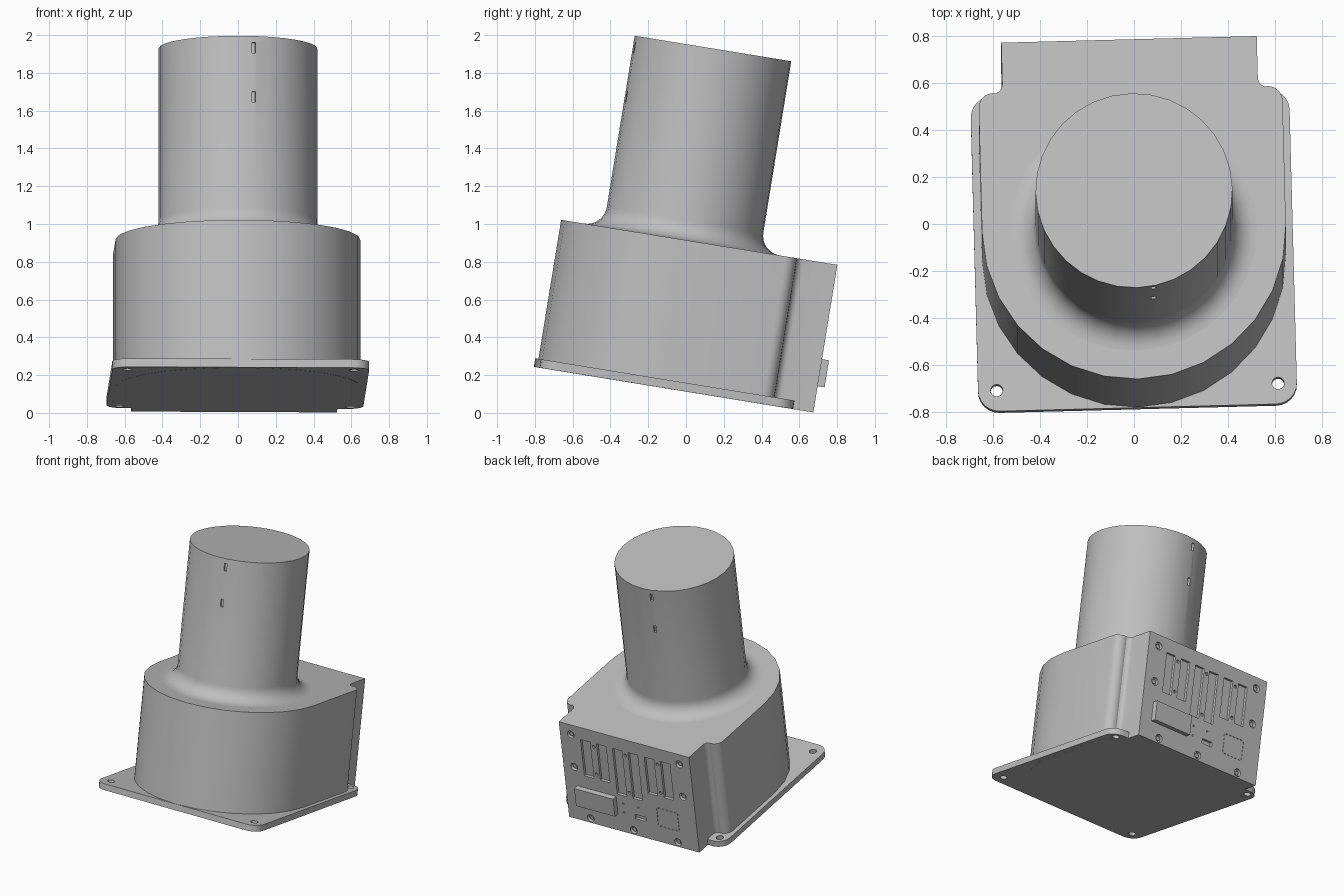
import bpy, bmesh, math
from mathutils import Matrix, Vector

cube = bpy.data.objects.get("Cube")
if cube:
    bpy.data.objects.remove(cube, do_unlink=True)

grey = bpy.data.materials.new("plain grey")
grey.use_nodes = True
grey.diffuse_color = (0.52, 0.52, 0.52, 1)
grey.node_tree.nodes["Principled BSDF"].inputs["Base Color"].default_value = (0.52, 0.52, 0.52, 1)

# The whole unit leans back and is turned slightly
POSE = (Matrix.Translation((0, -0.149, 0.1366))
        @ Matrix.Rotation(math.radians(-9.25), 4, 'X')
        @ Matrix.Rotation(math.radians(1.5), 4, 'Z'))
BODY_H, BACK, HALF = 0.7915, 0.82, 0.545
TOWER_R, TOWER_H, FILLET = 0.42, 1.816, 0.105
PLATE_T = 0.046


def arc(cx, cy, r, a0, a1, n):
    return [(cx + r * math.cos(math.radians(a0 + (a1 - a0) * i / n)),
             cy + r * math.sin(math.radians(a0 + (a1 - a0) * i / n))) for i in range(n + 1)]


def finish(bm, name):
    bmesh.ops.recalc_face_normals(bm, faces=bm.faces[:])
    mesh = bpy.data.meshes.new(name)
    bm.to_mesh(mesh)
    bm.free()
    mesh.materials.append(grey)
    ob = bpy.data.objects.new(name, mesh)
    bpy.context.collection.objects.link(ob)
    ob.matrix_world = POSE
    return ob


def prism(name, outline, z0, z1):
    bm = bmesh.new()
    face = bm.faces.new([bm.verts.new((x, y, z0)) for x, y in outline])
    new = bmesh.ops.extrude_face_region(bm, geom=[face])["geom"]
    bmesh.ops.translate(bm, vec=(0, 0, z1 - z0),
                        verts=[g for g in new if isinstance(g, bmesh.types.BMVert)])
    return finish(bm, name)


def add_box(bm, centre, size, turn=0.0):
    m = Matrix.Rotation(turn, 4, 'Z') @ Matrix.Translation(centre) @ Matrix.Diagonal((*size, 1))
    bmesh.ops.create_cube(bm, size=1, matrix=m)


def add_rod(bm, centre, r, depth, along_y=True, n=16):
    m = Matrix.Translation(centre)
    if along_y:
        m = m @ Matrix.Rotation(math.pi / 2, 4, 'X')
    bmesh.ops.create_cone(bm, cap_ends=True, segments=n, radius1=r, radius2=r, depth=depth, matrix=m)


def cut(target, bm):
    cutter = finish(bm, "cutter")
    cutter.hide_render = True
    mod = target.modifiers.new("cut", 'BOOLEAN')
    mod.operation, mod.solver, mod.object = 'DIFFERENCE', 'EXACT', cutter
    bpy.context.view_layer.update()
    bpy.context.view_layer.objects.active = target
    bpy.ops.object.modifier_apply(modifier=mod.name)
    bpy.data.objects.remove(cutter, do_unlink=True)


def smooth(ob):
    bpy.ops.object.select_all(action='DESELECT')
    ob.select_set(True)
    bpy.context.view_layer.objects.active = ob
    bpy.ops.object.shade_smooth_by_angle(angle=math.radians(30))


def panel(u, v, y=BACK):
    """Point on the rear panel: u runs from +x to -x, v from top to bottom."""
    return Vector((HALF - 2 * HALF * u, y, BODY_H * (1 - v)))


# Body: round front, straight sides, notched rear corners
side = (arc(0, 0, 0.648, -90, 0, 7) + arc(0.585, 0.54, 0.063, 0, 90, 6)
        + arc(0.585, 0.64, 0.04, 270, 180, 6)[1:] + [(HALF, BACK)])
body = prism("body", side + [(-x, y) for x, y in reversed(side[1:])], 0, BODY_H)

# Rear panel recesses
bm = bmesh.new()
for i, u in enumerate((0.155, 0.278, 0.40, 0.52, 0.645, 0.768)):
    bottom = 0.61 if i in (2, 3) else 0.51
    c = panel(u + 0.0375, (0.13 + bottom) / 2)
    add_box(bm, c, (0.08, 0.04, (bottom - 0.13) * BODY_H))
screws = [(0.083, 0.105), (0.083, 0.445), (0.917, 0.105), (0.917, 0.445),
          (0.17, 0.952), (0.50, 0.952), (0.84, 0.952)]
for u, v in screws:
    add_rod(bm, panel(u, v), 0.029, 0.05)
for u, v in ((0.254, 0.17), (0.254, 0.46), (0.498, 0.17), (0.498, 0.56), (0.745, 0.17), (0.745, 0.47)):
    add_rod(bm, panel(u, v), 0.012, 0.03, n=10)
for u, v in ((0.44, 0.70), (0.44, 0.79), (0.556, 0.695)):
    add_rod(bm, panel(u, v), 0.007, 0.03, n=8)
add_box(bm, panel(0.565, 0.80), (0.09, 0.04, 0.035))
# Dashed square outline
for i in range(5):
    t = i / 4
    for u, v, w, h in ((0.72 + 0.12 * t, 0.64, 0.016, 0.005), (0.72 + 0.12 * t, 0.83, 0.016, 0.005),
                       (0.70, 0.66 + 0.15 * t, 0.005, 0.016), (0.86, 0.66 + 0.15 * t, 0.005, 0.016)):
        add_box(bm, panel(u, v), (w, 0.02, h))
cut(body, bm)
smooth(body)

# Screw heads sitting inside their recesses
bm = bmesh.new()
for u, v in screws:
    add_rod(bm, panel(u, v, BACK - 0.02), 0.016, 0.02, n=12)
smooth(finish(bm, "panel_screws"))

# Raised socket on the rear panel
bm = bmesh.new()
add_box(bm, panel(0.24, 0.731, BACK + 0.015), (0.325, 0.05, 0.145))
finish(bm, "rear_socket")

# Base plate with rounded corners and four bolt holes
W, FRONT, REAR, R = 0.68, -0.65, 0.71, 0.09
outline = (arc(W - R, FRONT + R, R, -90, 0, 6) + arc(W - R, REAR - R, R, 0, 90, 6)
           + arc(R - W, REAR - R, R, 90, 180, 6) + arc(R - W, FRONT + R, R, 180, 270, 6))
plate = prism("base_plate", outline, 0.0005, PLATE_T)
bm = bmesh.new()
for x in (-1, 1):
    add_rod(bm, (0.6 * x, -0.56, 0), 0.026, 0.3, along_y=False)
    add_rod(bm, (0.612 * x, 0.653, 0), 0.026, 0.3, along_y=False)
cut(plate, bm)
smooth(plate)

# Tower: lathe profile flaring into the body top
profile = [(TOWER_R + FILLET, BODY_H - 0.01)]
profile += arc(TOWER_R + FILLET, BODY_H + FILLET, FILLET, 270, 180, 8) + [(TOWER_R, TOWER_H)]
bm = bmesh.new()
N = 32
rings = [[bm.verts.new((r * math.cos(2 * math.pi * i / N), r * math.sin(2 * math.pi * i / N), z))
          for i in range(N)] for r, z in profile]
for a, b in zip(rings, rings[1:]):
    for i in range(N):
        bm.faces.new((a[i], a[(i + 1) % N], b[(i + 1) % N], b[i]))
bm.faces.new(rings[0])
bm.faces.new(rings[-1])
tower = finish(bm, "tower")

# Two slots on the front of the tower and two opposite
bm = bmesh.new()
for turn in (-80, 100):
    for z in (1.754, 1.49):
        add_box(bm, (TOWER_R, 0, z), (0.04, 0.02, 0.056), math.radians(turn))
cut(tower, bm)
smooth(tower)
